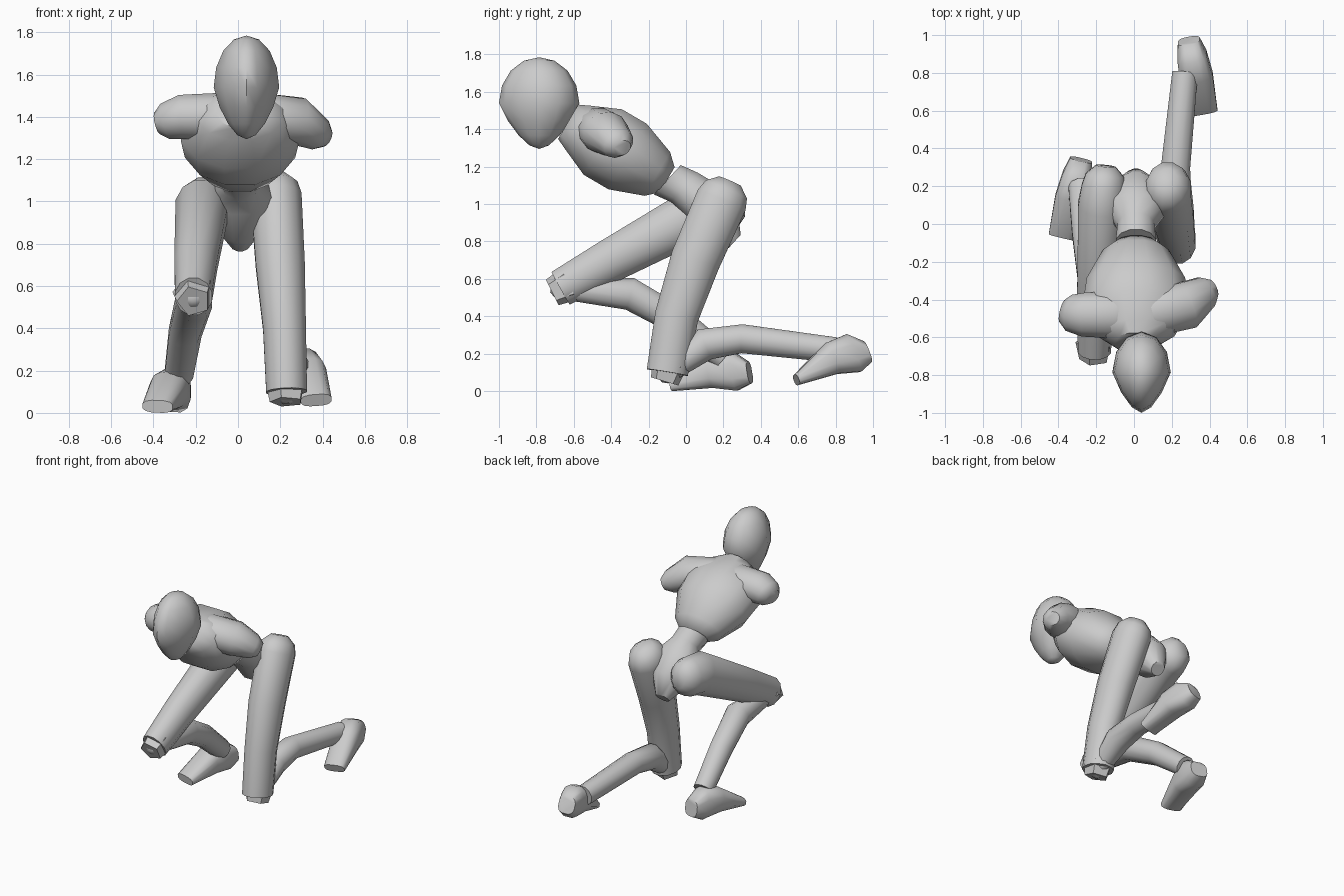
import bpy, bmesh, math
from mathutils import Vector

default_cube = bpy.data.objects.get("Cube")
if default_cube:
    bpy.data.objects.remove(default_cube, do_unlink=True)

# Single clay colour
grey = (.6, .6, .6, 1)
clay = bpy.data.materials.new("grey clay")
clay.use_nodes = True
clay.diffuse_color = grey
clay.node_tree.nodes["Principled BSDF"].inputs["Base Color"].default_value = grey

SIDEWAYS = Vector((1, 0, 0))
FORWARD = Vector((0, -1, 0))


def finish(name, bm, smooth_angle=50):
    """Turn a bmesh into a shaded, coloured object."""
    bmesh.ops.recalc_face_normals(bm, faces=bm.faces)
    mesh = bpy.data.meshes.new(name)
    bm.to_mesh(mesh)
    bm.free()
    mesh.materials.append(clay)
    part = bpy.data.objects.new(name, mesh)
    bpy.context.collection.objects.link(part)
    bpy.ops.object.select_all(action="DESELECT")
    part.select_set(True)
    bpy.context.view_layer.objects.active = part
    bpy.ops.object.shade_smooth_by_angle(angle=math.radians(smooth_angle))


def soften(value, power):
    """Below one, the power pushes a circle towards a square."""
    return math.copysign(abs(value) ** power, value)


def add_ring(bm, centre, direction, side, width, depth, power=1, count=12):
    """Ellipse of vertices square to the direction."""
    across = (side - direction * side.dot(direction)).normalized()
    through = direction.cross(across)
    angles = [math.tau * (step + .5) / count for step in range(count)]
    return [bm.verts.new(centre + across * soften(math.cos(angle), power) * width
                         + through * soften(math.sin(angle), power) * depth)
            for angle in angles]


def skin(name, bm, rings):
    """Bridge consecutive rings and close both ends."""
    for lower, upper in zip(rings, rings[1:]):
        for k in range(len(lower)):
            bm.faces.new((lower[k - 1], lower[k], upper[k], upper[k - 1]))
    bm.faces.new(rings[0])
    bm.faces.new(rings[-1])
    finish(name, bm)


def limb(name, *joints, side=SIDEWAYS, stretch=1.15):
    """Tube through (joint, radius) pairs with a domed root."""
    bm = bmesh.new()
    points = [Vector(point) for point, radius in joints]
    radii = [radius for point, radius in joints]
    root, base, size = (points[0] - points[1]).normalized(), points[0], radii[0]
    for rise, shrink in ((.5, .87), (.9, .45)):
        points.insert(0, base + root * size * rise)
        radii.insert(0, size * shrink)
    rings = []
    for k, (point, radius) in enumerate(zip(points, radii)):
        before = points[max(k - 1, 0)]
        after = points[min(k + 1, len(points) - 1)]
        direction = (after - before).normalized()
        rings.append(add_ring(bm, point, direction, side, radius, radius * stretch))
    skin(name, bm, rings)


def barrel(name, start, end, profile, arch=0, power=1):
    """Body along a line; profile holds (fraction, width, depth)."""
    bm = bmesh.new()
    start, end = Vector(start), Vector(end)
    direction = (end - start).normalized()
    rings = []
    for fraction, width, depth in profile:
        centre = start.lerp(end, fraction)
        centre.z += arch * math.sin(math.pi * fraction)
        rings.append(add_ring(bm, centre, direction, SIDEWAYS, width, depth, power))
    skin(name, bm, rings)


def knee_shard(name, knee, direction):
    """Faceted, broken-looking end of a thigh."""
    bm = bmesh.new()
    bmesh.ops.create_cone(bm, cap_ends=True, segments=5, radius1=.1, radius2=.08, depth=.1)
    bmesh.ops.rotate(bm, verts=bm.verts, cent=(0, 0, 0),
                     matrix=direction.to_track_quat("Z", "X").to_matrix())
    bmesh.ops.translate(bm, verts=bm.verts, vec=knee)
    finish(name, bm, smooth_angle=20)


# Head: a ball narrowed towards the face and the chin
bm = bmesh.new()
bmesh.ops.create_uvsphere(bm, u_segments=12, v_segments=8, radius=1)
for vert in bm.verts:
    front, chin = max(0, -vert.co.y), max(0, -vert.co.z)
    vert.co.x *= (1 - .4 * front) * (1 - .3 * chin)
    vert.co.y *= 1 - .4 * chin
bmesh.ops.scale(bm, verts=bm.verts, vec=(.155, .215, .245))
bmesh.ops.translate(bm, verts=bm.verts, vec=(.04, -.785, 1.54))
finish("head", bm)

# Chest leaning forward, then the waist and tapering pelvis
neck, waist, crotch = (.01, -.63, 1.44), (.01, -.1, 1.13), (.01, .26, .8)
chest_profile = [(0, .12, .11), (.1, .21, .14), (.35, .29, .21),
                 (.6, .27, .21), (.9, .18, .14), (1, .11, .08)]
pelvis_profile = [(0, .11, .11), (.25, .1, .11), (.5, .17, .12),
                  (.8, .12, .13), (1, .05, .05)]
barrel("torso", neck, waist, chest_profile)
barrel("pelvis", waist, crotch, pelvis_profile, arch=.06)

# Shoulder stubs, the left one swung back
limb("left_shoulder", ((.1, -.47, 1.4), .13), ((.28, -.43, 1.38), .13),
     ((.38, -.36, 1.32), .09), ((.42, -.34, 1.3), .05), side=FORWARD, stretch=.9)
limb("right_shoulder", ((-.1, -.48, 1.4), .13), ((-.27, -.48, 1.4), .12),
     ((-.34, -.47, 1.38), .1), ((-.38, -.46, 1.37), .06), side=FORWARD, stretch=.9)

# Kneeling left leg
left_hip, left_knee, left_ankle = (.18, .19, 1.02), (.23, -.1, .1), (.27, .8, .22)
limb("left_thigh", (left_hip, .125), ((.2, .05, .7), .12),
     ((.22, -.05, .4), .105), (left_knee, .1))
limb("left_shin", (left_knee, .06), ((.22, .1, .25), .09),
     ((.22, .3, .28), .08), (left_ankle, .07), stretch=1)

# Raised right leg
right_hip, right_knee, right_ankle = (-.16, .2, .98), (-.21, -.67, .55), (-.28, .2, .18)
limb("right_thigh", (right_hip, .12), ((-.17, .1, .97), .13),
     ((-.2, -.4, .7), .105), (right_knee, .09))
limb("right_shin", (right_knee, .06), ((-.21, -.3, .52), .09),
     ((-.25, -.05, .38), .08), (right_ankle, .07), stretch=1)

# Feet share one wedge profile from heel to toe
foot_profile = [(0, .06, .06), (.2, .08, .11), (.5, .09, .09), (1, .075, .03)]
barrel("left_foot", (.29, .97, .21), (.37, .59, .06), foot_profile, arch=.04, power=.7)
barrel("right_foot", (-.28, .34, .1), (-.38, -.07, .03), foot_profile, arch=.04, power=.7)

# Jagged knee ends
knee_shard("left_knee", left_knee, Vector((0, -.3, -1)))
knee_shard("right_knee", right_knee, Vector((0, -1, -.5)))
